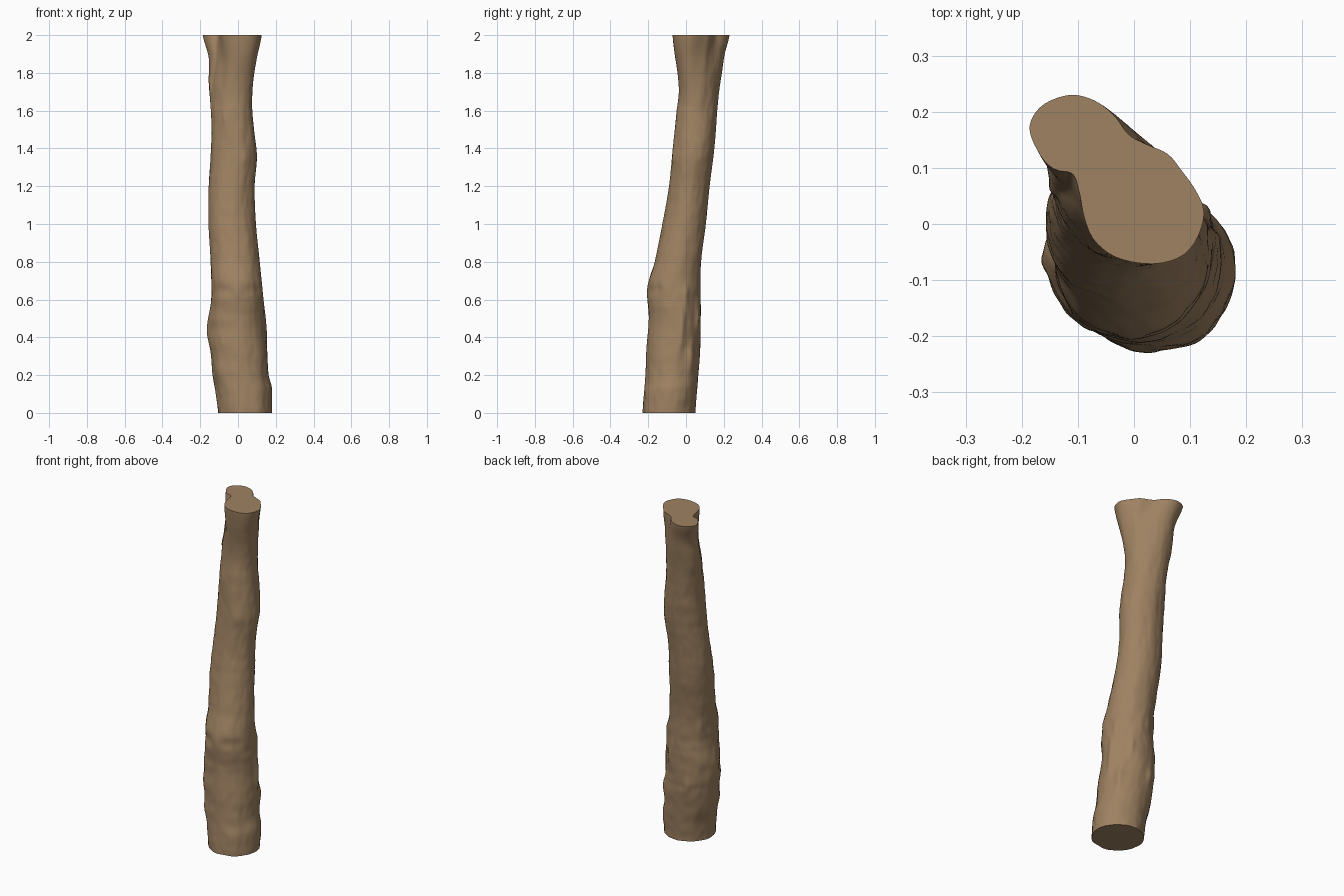
import bpy, bmesh, math
from mathutils import Vector, noise

if "Cube" in bpy.data.objects:
    bpy.data.objects.remove(bpy.data.objects["Cube"])

# Silhouettes: (z, low, high) in x (front view) and y (side view)
XS = [(0, -.105, .18), (.13, -.122, .18), (.2, -.135, .162), (.32, -.145, .155),
      (.44, -.165, .152), (.6, -.142, .135), (.8, -.145, .115), (1, -.156, .095),
      (1.2, -.155, .088), (1.36, -.145, .10), (1.5, -.14, .085), (1.62, -.145, .075),
      (1.75, -.155, .08), (1.88, -.155, .10), (2, -.186, .125)]
YS = [(0, -.23, .05), (.2, -.215, .065), (.33, -.21, .075), (.5, -.197, .078),
      (.66, -.205, .078), (.8, -.165, .08), (1, -.125, .105), (1.2, -.09, .125),
      (1.4, -.07, .15), (1.6, -.05, .165), (1.7, -.038, .175), (1.8, -.045, .19),
      (1.9, -.06, .205), (2, -.071, .23)]
# Forked outline of the top cut
TOP = [(-.186, .17), (-.165, .21), (-.115, .23), (-.07, .22), (-.035, .193), (-.01, .16),
       (.02, .143), (.06, .125), (.085, .095), (.11, .06), (.125, .02), (.11, -.03),
       (.08, -.06), (.03, -.071), (-.03, -.06), (-.07, -.03), (-.088, .01),
       (-.098, .06), (-.11, .09), (-.14, .097), (-.165, .12)]
C = Vector((-.055, .11))
N, RINGS = 96, 150
# Knots: (angle in degrees, z, height, angular size, vertical size)
KNOTS = [(270, .65, .012, 14, .03), (180, .44, .01, 14, .04), (15, .45, .012, 7, .09),
         (40, .3, .012, 7, .06), (25, .62, .01, 7, .05), (60, .5, .01, 6, .05),
         (300, 1.36, .01, 15, .06), (250, 1.55, .007, 12, .04), (190, 1.72, .008, 9, .03),
         (110, .35, .009, 8, .05), (140, .7, .007, 8, .04), (225, .25, .006, 12, .05)]


def cat(p, q, r, s, t):
    return q + .5 * t * (r - p + t * (2 * p - 5 * q + 4 * r - s + t * (3 * (q - r) + s - p)))


def span(tab, z):
    i = 0
    while i < len(tab) - 2 and tab[i + 1][0] < z:
        i += 1
    a, b = tab[i], tab[i + 1]
    t = (z - a[0]) / (b[0] - a[0])
    p, s = tab[max(i - 1, 0)], tab[min(i + 2, len(tab) - 1)]
    return [cat(p[k], a[k], b[k], s[k], t) for k in (1, 2)]


# Smooth the top outline and resample it by angle
fine = []
for i in range(len(TOP)):
    q = [Vector(TOP[(i + k) % len(TOP)]) for k in (-1, 0, 1, 2)]
    fine += [cat(*q, j / 8) for j in range(8)]
polar = sorted((math.atan2(*(p - C).yx) % math.tau, (p - C).length) for p in fine)
polar = [(polar[-1][0] - math.tau, polar[-1][1])] + polar + [(polar[0][0] + math.tau, polar[0][1])]


def top_point(a):
    for (a0, r0), (a1, r1) in zip(polar, polar[1:]):
        if a0 <= a <= a1:
            r = r0 + (r1 - r0) * (a - a0) / max(a1 - a0, 1e-6)
            return C + r * Vector((math.cos(a), math.sin(a)))


top_ring = [top_point(math.tau * i / N) for i in range(N)]


def ring(z):
    (x0, x1), (y0, y1) = span(XS, z), span(YS, z)
    w = max(0, (z - 1.5) / .5) ** 1.7
    pts = []
    for i in range(N):
        a = math.tau * i / N
        d = Vector((math.cos(a), math.sin(a)))
        # slight bulge along the fork direction, bark noise and knots
        r = 1 + .05 * max(0, z - 1) * math.cos(2 * (a - 2.2))
        r += .035 * noise.noise((d.x * 2, d.y * 2, z * 5))
        r += .018 * noise.noise((d.x * 5, d.y * 5, z * 16 + 9))
        for ka, kz, h, sa, sz in KNOTS:
            da = (math.degrees(a) - ka + 180) % 360 - 180
            r += h / .13 * math.exp(-(da / sa) ** 2 - ((z - kz) / sz) ** 2)
        e = Vector(((x0 + x1) / 2 + d.x * r * .13, (y0 + y1) / 2 + d.y * r * .13))
        # normalise around the ellipse, then blend toward the fork outline
        pts.append(e)
    pts = fit(pts, x0, x1, y0, y1)
    shape = fit(top_ring, x0, x1, y0, y1)
    return fit([p.lerp(s, w) for p, s in zip(pts, shape)], x0, x1, y0, y1)


def fit(pts, x0, x1, y0, y1):
    lx, hx = min(p.x for p in pts), max(p.x for p in pts)
    ly, hy = min(p.y for p in pts), max(p.y for p in pts)
    return [Vector((x0 + (p.x - lx) / (hx - lx) * (x1 - x0),
                    y0 + (p.y - ly) / (hy - ly) * (y1 - y0))) for p in pts]


# Trunk: stacked rings with flat sawn ends
bm = bmesh.new()
rows = []
for k in range(RINGS + 1):
    z = 2 * k / RINGS
    rows.append([bm.verts.new((p.x, p.y, z)) for p in ring(z)])
for lo, hi in zip(rows, rows[1:]):
    for i in range(N):
        j = (i + 1) % N
        bm.faces.new((lo[i], lo[j], hi[j], hi[i]))
bm.faces.new(rows[0][::-1])
bm.faces.new(rows[-1])
me = bpy.data.meshes.new("log_trunk")
bm.to_mesh(me)
bm.free()
log = bpy.data.objects.new("log_trunk", me)
bpy.context.collection.objects.link(log)

bark = bpy.data.materials.new("bark brown")
bark.diffuse_color = (.345, .223, .122, 1)
bark.use_nodes = True
bark.node_tree.nodes["Principled BSDF"].inputs["Base Color"].default_value = bark.diffuse_color
me.materials.append(bark)
bpy.context.view_layer.objects.active = log
log.select_set(True)
bpy.ops.object.shade_smooth_by_angle(angle=math.radians(45))
